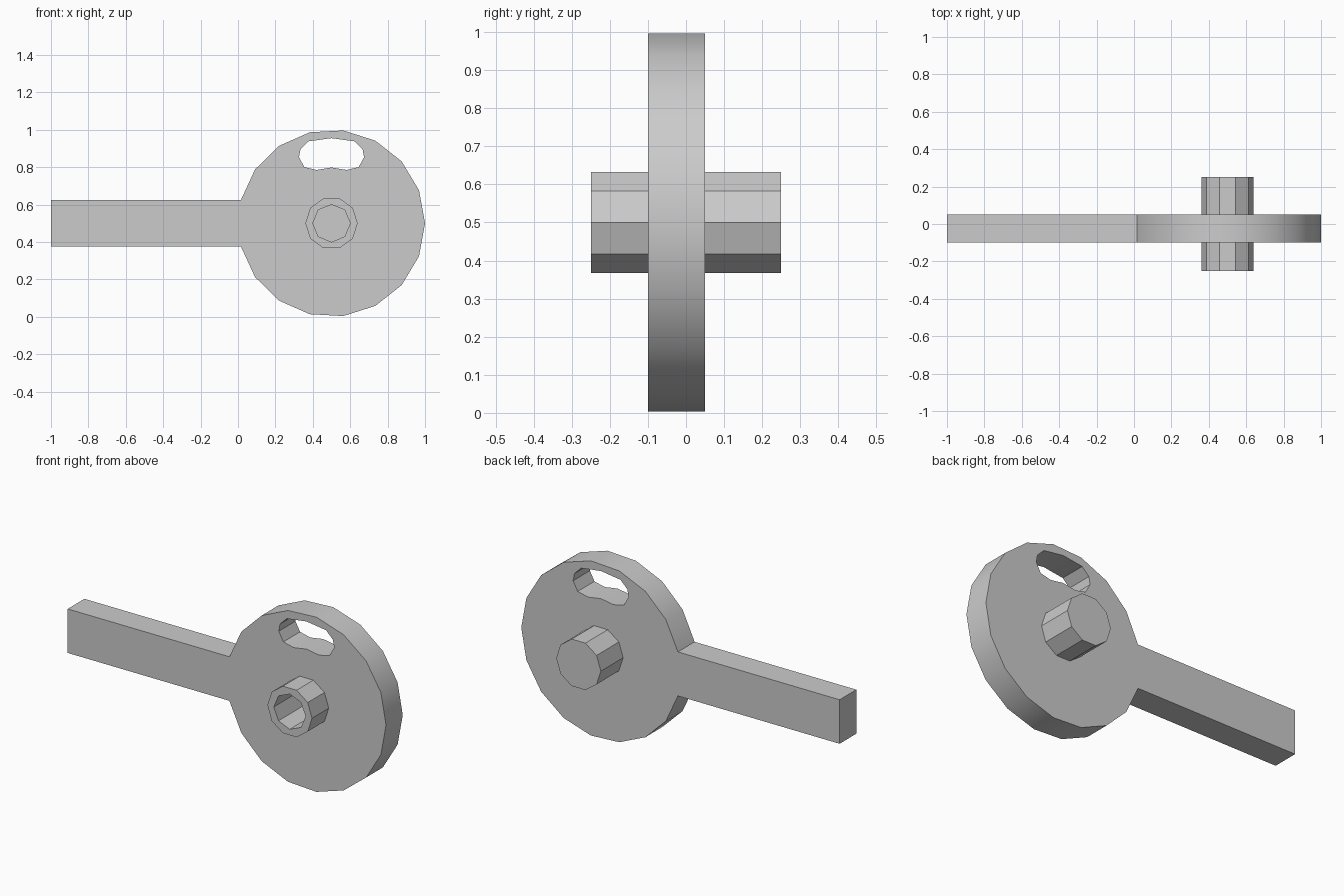
import bpy, bmesh, math
from mathutils import Vector

cube = bpy.data.objects.get("Cube")
if cube:
    bpy.data.objects.remove(cube)

grey = bpy.data.materials.new("plain grey")
grey.use_nodes = True
grey.diffuse_color = (0.6, 0.6, 0.6, 1)
grey.node_tree.nodes["Principled BSDF"].inputs["Base Color"].default_value = (0.6, 0.6, 0.6, 1)

CENTRE = 0.5  # x and z of the disc axis


def prism(name, outline, y0, y1):
    """Extrude an x-z outline from y0 to y1."""
    bm = bmesh.new()
    face = bm.faces.new([bm.verts.new((x, y0, z)) for x, z in outline])
    out = bmesh.ops.extrude_face_region(bm, geom=[face])
    moved = [v for v in out["geom"] if isinstance(v, bmesh.types.BMVert)]
    bmesh.ops.translate(bm, verts=moved, vec=Vector((0, y1 - y0, 0)))
    bmesh.ops.recalc_face_normals(bm, faces=bm.faces)
    mesh = bpy.data.meshes.new(name)
    bm.to_mesh(mesh)
    bm.free()
    mesh.materials.append(grey)
    obj = bpy.data.objects.new(name, mesh)
    bpy.context.collection.objects.link(obj)
    return obj


def polygon(radius, sides):
    return [(CENTRE + radius * math.cos(math.tau * i / sides),
             CENTRE + radius * math.sin(math.tau * i / sides)) for i in range(sides)]


def cut(obj, cutter):
    """Subtract the cutter and remove it."""
    mod = obj.modifiers.new("cut", 'BOOLEAN')
    mod.operation = 'DIFFERENCE'
    mod.solver = 'EXACT'
    mod.object = cutter
    bpy.context.view_layer.objects.active = obj
    bpy.ops.object.modifier_apply(modifier=mod.name)
    bpy.data.objects.remove(cutter)


# Disc and arm share one outline; the arc starts and ends at the arm corners
half_arm, radius, steps = 0.125, 0.5, 16
sweep = math.pi - math.asin(half_arm / radius)
angles = [sweep * (2 * i / steps - 1) for i in range(steps + 1)]
outline = [(CENTRE + radius * math.cos(a), CENTRE + radius * math.sin(a)) for a in angles]
outline += [(-1, CENTRE + half_arm), (-1, CENTRE - half_arm)]
disc = prism("disc_with_arm", outline, -0.1, 0.05)

# Curved slot near the rim, mirrored about the disc axis
half = [(0, 0.955), (0.123, 0.938), (0.166, 0.896), (0.174, 0.853),
        (0.145, 0.8), (0.08, 0.785), (0, 0.798)]
slot = [(CENTRE + x, z) for x, z in half] + [(CENTRE - x, z) for x, z in half[-2:0:-1]]
cut(disc, prism("slot_cutter", slot, -0.3, 0.3))

# Hub through the disc, with a blind socket open at the front
hub = prism("hub", polygon(0.14, 10), -0.25, 0.25)
cut(disc, prism("hub_cutter", polygon(0.13, 10), -0.3, 0.3))
cut(hub, prism("socket_cutter", polygon(0.1, 8), -0.4, 0.15))

# Smooth rim and slot walls, hard corners elsewhere
bpy.ops.object.select_all(action='DESELECT')
disc.select_set(True)
bpy.context.view_layer.objects.active = disc
bpy.ops.object.shade_smooth_by_angle(angle=math.radians(30))
